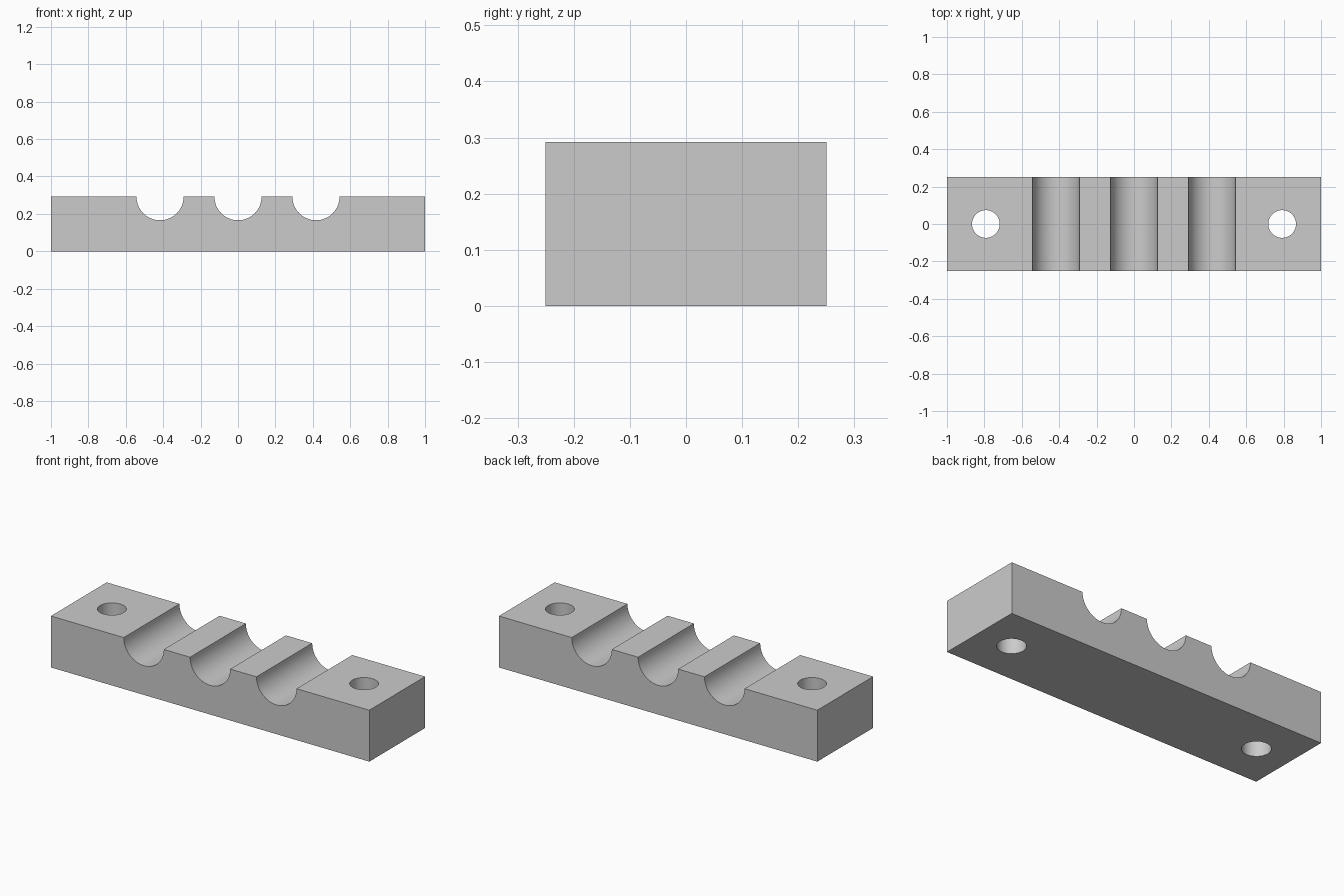
import bpy
import bmesh
from math import pi, cos, sin, radians

LENGTH, DEPTH, HEIGHT = 2.0, 0.5, 0.292
GROOVE_R, GROOVE_STEP = 0.126, 0.417
HOLE_R, HOLE_X = 0.074, 0.792
SEGMENTS = 32

cube = bpy.data.objects.get("Cube")
if cube:
    bpy.data.objects.remove(cube, do_unlink=True)

grey = bpy.data.materials.new("light grey")
grey.use_nodes = True
colour = (0.6, 0.6, 0.6, 1)
grey.diffuse_color = colour
grey.node_tree.nodes["Principled BSDF"].inputs["Base Color"].default_value = colour

# Front profile: a bar with three half-round grooves along its top edge
profile = [(-LENGTH / 2, 0), (-LENGTH / 2, HEIGHT)]
for centre in (-GROOVE_STEP, 0, GROOVE_STEP):
    for i in range(SEGMENTS + 1):
        a = pi + pi * i / SEGMENTS
        profile.append((centre + GROOVE_R * cos(a), HEIGHT + GROOVE_R * sin(a)))
profile += [(LENGTH / 2, HEIGHT), (LENGTH / 2, 0)]

# Extrude the profile from front to back
bm = bmesh.new()
face = bm.faces.new([bm.verts.new((x, -DEPTH / 2, z)) for x, z in profile])
extruded = bmesh.ops.extrude_face_region(bm, geom=[face])["geom"]
bmesh.ops.translate(bm, vec=(0, DEPTH, 0),
                    verts=[v for v in extruded if isinstance(v, bmesh.types.BMVert)])
bmesh.ops.recalc_face_normals(bm, faces=bm.faces)
mesh = bpy.data.meshes.new("clamp_block")
bm.to_mesh(mesh)
bm.free()
mesh.materials.append(grey)
block = bpy.data.objects.new("clamp_block", mesh)
bpy.context.collection.objects.link(block)

# Bolt holes straight through both ends
for side in (-1, 1):
    bpy.ops.mesh.primitive_cylinder_add(vertices=48, radius=HOLE_R, depth=1,
                                        location=(side * HOLE_X, 0, HEIGHT / 2))
    cutter = bpy.context.object
    cutter.name = "bolt_hole_cutter"
    cutter.data.materials.append(grey)
    cutter.hide_render = True
    cut = block.modifiers.new("bolt_hole", 'BOOLEAN')
    cut.operation = 'DIFFERENCE'
    cut.solver = 'EXACT'
    cut.object = cutter
    bpy.ops.object.select_all(action='DESELECT')
    block.select_set(True)
    bpy.context.view_layer.objects.active = block
    bpy.ops.object.modifier_apply(modifier=cut.name)
    bpy.data.objects.remove(cutter, do_unlink=True)

# Smooth groove and hole walls, crisp edges elsewhere
bpy.ops.object.shade_smooth_by_angle(angle=radians(30))
